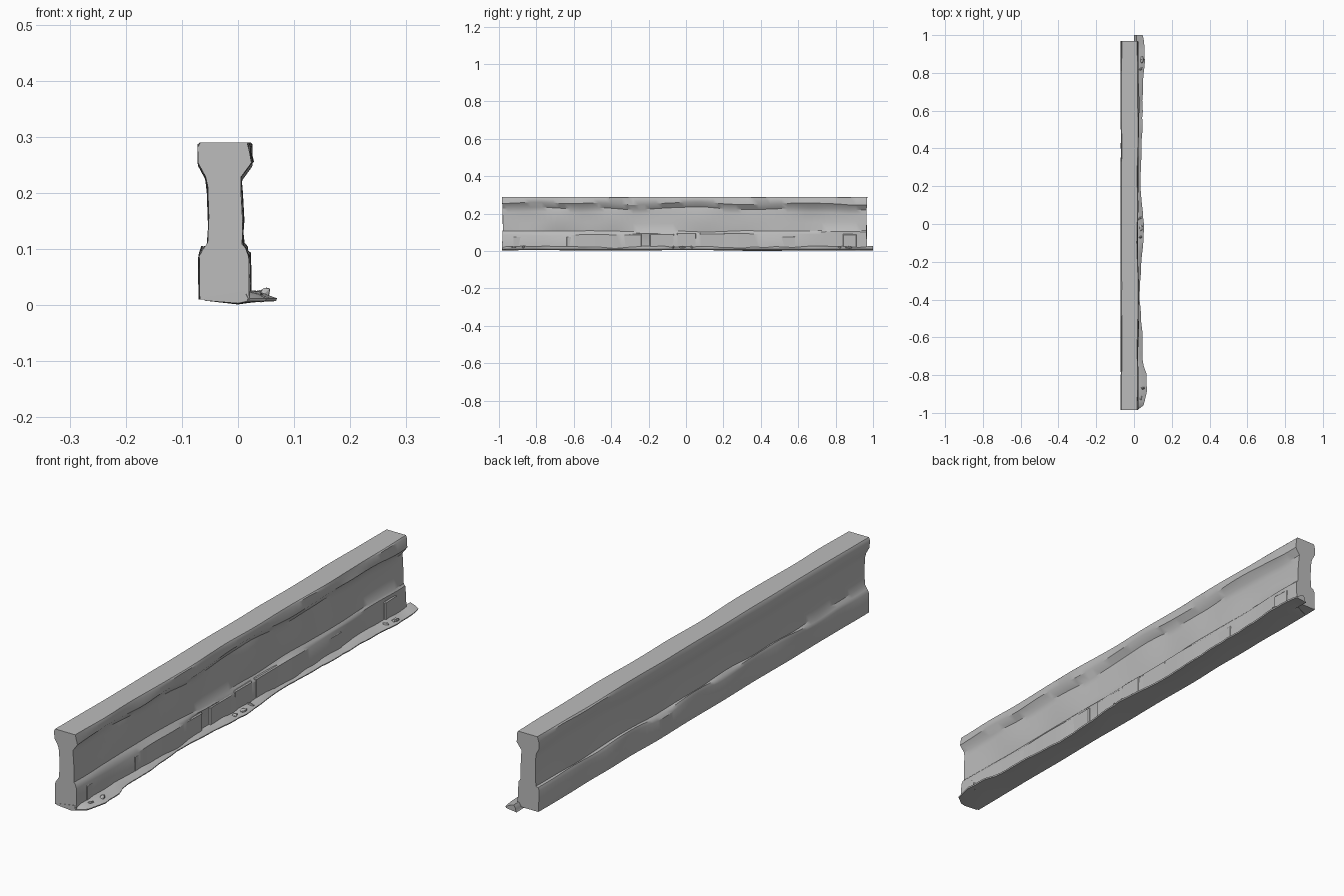
import bpy, bmesh, math, random
from mathutils import Vector, noise

random.seed(4)
cube = bpy.data.objects.get("Cube")
if cube:
    bpy.data.objects.remove(cube)

stone = bpy.data.materials.new("grey stone")
stone.use_nodes = True
GREY = (0.5, 0.5, 0.5, 1)
stone.diffuse_color = GREY
stone.node_tree.nodes["Principled BSDF"].inputs["Base Color"].default_value = GREY

FRONT, BACK = -0.985, 0.97


def loft(name, rings, angle):
    """Join equal closed rings of points into a capped solid."""
    bm = bmesh.new()
    loops = [[bm.verts.new(p) for p in ring] for ring in rings]
    n = len(loops[0])
    for a, b in zip(loops, loops[1:]):
        for i in range(n):
            j = (i + 1) % n
            bm.faces.new((a[i], a[j], b[j], b[i]))
    bm.faces.new(loops[0])
    bm.faces.new(loops[-1])
    bmesh.ops.recalc_face_normals(bm, faces=bm.faces)
    mesh = bpy.data.meshes.new(name)
    bm.to_mesh(mesh)
    bm.free()
    mesh.materials.append(stone)
    obj = bpy.data.objects.new(name, mesh)
    bpy.context.collection.objects.link(obj)
    bpy.ops.object.select_all(action='DESELECT')
    obj.select_set(True)
    bpy.context.view_layer.objects.active = obj
    bpy.ops.object.shade_smooth_by_angle(angle=math.radians(angle))
    return obj


def wobble(y, seed, size):
    return size * noise.noise(Vector((y * 5, seed * 3.7, 0.4)))


# Wall: coping, web and plinth in one profile
profile = [(-0.068, 0.010), (-0.069, 0.088), (-0.064, 0.099), (-0.055, 0.104),
           (-0.052, 0.150), (-0.054, 0.205), (-0.057, 0.228), (-0.070, 0.252),
           (-0.071, 0.280), (-0.066, 0.290), (0.020, 0.290), (0.024, 0.280),
           (0.024, 0.254), (0.005, 0.228), (0.004, 0.205), (0.007, 0.150),
           (0.008, 0.106), (0.014, 0.099), (0.018, 0.088), (0.019, 0.010)]
rings = []
STEPS = 64
for k in range(STEPS + 1):
    y = FRONT + (BACK - FRONT) * k / STEPS
    ring = []
    for i, (x, z) in enumerate(profile):
        right = i >= len(profile) // 2
        dx = wobble(y, i // 2, 0.008 if right else 0.004)
        dz = 0 if z < 0.02 or z > 0.285 else wobble(y, i // 3 + 20, 0.012)
        # Slight hollow in the end faces
        end = 0.006 * math.sin(math.pi * z / 0.3)
        dy = end if k == 0 else -end if k == STEPS else 0
        ring.append((x + dx, y + dy, z + dz))
    rings.append(ring)
loft("stone_wall", rings, 35)


# Facing stones along the plinth
def facing_stone(name, y0, y1, x0, x1, z0, z1):
    tilt = random.uniform(-0.003, 0.003)
    c = 0.004
    rings = []
    for y, inset, t in ((y0, c, -tilt), (y0 + c, 0, -tilt), (y1 - c, 0, tilt), (y1, c, tilt)):
        rings.append([(x0, y, z0), (x1 + t - inset, y, z0),
                      (x1 + t - inset, y, z1 - c), (x1 + t - inset - c, y, z1), (x0, y, z1)])
    loft(name, rings, 25)


y, count = FRONT + 0.06, 0
while y < BACK - 0.1:
    length = random.uniform(0.07, 0.14)
    if random.random() < 0.7:
        count += 1
        facing_stone(f"plinth_stone_{count}", y, y + length, 0.0,
                     random.uniform(0.018, 0.022), 0.01, random.uniform(0.075, 0.1))
    y += length + random.uniform(0.006, 0.05)

# Skirt of earth and rubble against the foot: (y, outer x)
edge = [(-0.985, 0.015), (-0.96, 0.05), (-0.88, 0.068), (-0.79, 0.062), (-0.75, 0.047),
        (-0.6, 0.042), (-0.4, 0.028), (-0.2, 0.036), (-0.03, 0.052), (0.1, 0.038),
        (0.25, 0.032), (0.5, 0.042), (0.75, 0.045), (0.86, 0.058), (0.95, 0.05), (1.0, 0.044)]
rings = []
for (ya, xa), (yb, xb) in zip(edge, edge[1:]):
    parts = max(1, round((yb - ya) / 0.03))
    for k in range(parts):
        f = k / parts
        y, x = ya + (yb - ya) * f, xa + (xb - xa) * f
        rings.append((y, x + wobble(y * 4, 9, 0.005)))
rings.append(edge[-1])
skirt = []
for y, x in rings:
    inner = -0.06 if y < BACK - 0.03 else 0.004
    x = max(x, 0.012)
    mid = 0.012 + (x - 0.012) * 0.55
    lift = wobble(y * 3, 12, 0.007)
    skirt.append([(inner, y, 0.008), (0.0, y, 0.003 + wobble(y, 30, 0.004)), (x, y, 0.007),
                  (x + 0.002, y, 0.012), (mid, y, 0.02 + lift),
                  (0.012, y, 0.026 + lift), (inner, y, 0.014)])
loft("earth_skirt", skirt, 35)

# Loose rubble lying on the skirt
for i, (x, y, r) in enumerate([(0.036, -0.02, 0.010), (0.03, 0.03, 0.008), (0.034, -0.07, 0.007),
                               (0.042, 0.87, 0.010), (0.034, 0.82, 0.008), (0.046, -0.87, 0.009),
                               (0.036, -0.92, 0.008)]):
    bpy.ops.mesh.primitive_ico_sphere_add(subdivisions=1, radius=r, location=(x, y, 0.018),
                                          rotation=(i, i * 2, 0))
    rock = bpy.context.object
    rock.name = f"rubble_{i + 1}"
    rock.scale = (1.1, 2.0, 0.8)
    rock.data.materials.append(stone)
